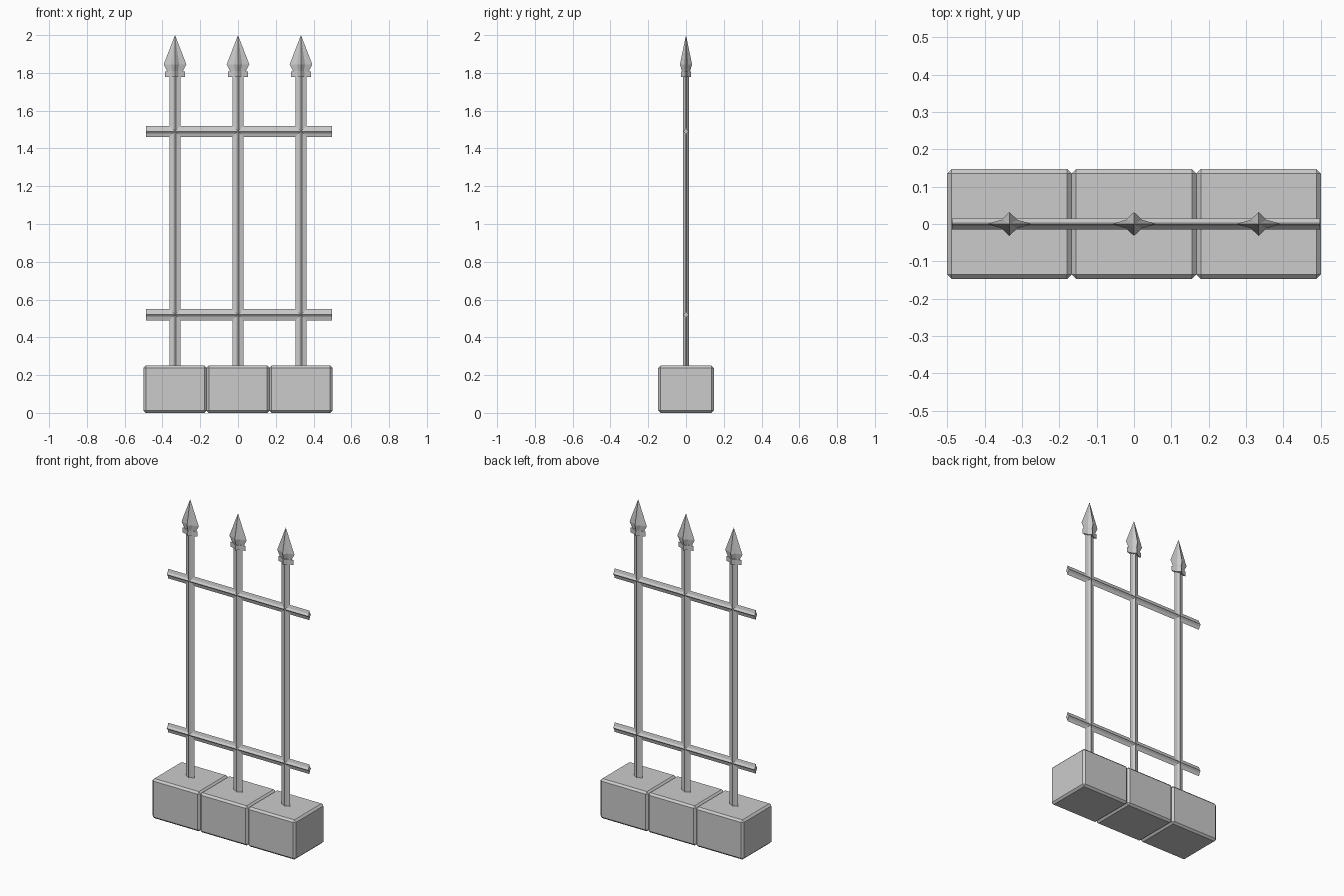
import bpy, bmesh, math
from mathutils import Matrix

if "Cube" in bpy.data.objects:
    bpy.data.objects.remove(bpy.data.objects["Cube"])


def finish(name, bm, matrix):
    bmesh.ops.recalc_face_normals(bm, faces=bm.faces[:])
    bm.transform(matrix)
    mesh = bpy.data.meshes.new(name)
    bm.to_mesh(mesh)
    bm.free()
    obj = bpy.data.objects.new(name, mesh)
    bpy.context.collection.objects.link(obj)
    return obj


def star_loft(name, sections, matrix=Matrix()):
    """Loft four-pointed star sections (z, half width x, half depth y) along z."""
    bm = bmesh.new()
    rings = []
    for z, hx, hy in sections:
        ring = []
        for i in range(8):
            r = 1.0 if i % 2 == 0 else 0.5
            a = i * math.pi / 4
            ring.append(bm.verts.new((hx * r * math.cos(a), hy * r * math.sin(a), z)))
        rings.append(ring)
    for low, high in zip(rings, rings[1:]):
        for i in range(8):
            j = (i + 1) % 8
            bm.faces.new((low[i], low[j], high[j], high[i]))
    bm.faces.new(rings[0])
    bm.faces.new(rings[-1])
    bmesh.ops.remove_doubles(bm, verts=bm.verts[:], dist=1e-5)
    return finish(name, bm, matrix)


def stone_block(name, x):
    bm = bmesh.new()
    bmesh.ops.create_cube(bm, size=1, matrix=Matrix.Diagonal((1 / 3, 0.294, 0.25, 1)))
    bmesh.ops.bevel(bm, geom=bm.edges[:], offset=0.012, segments=1, affect='EDGES')
    return finish(name, bm, Matrix.Translation((x, 0, 0.125)))


for n, x in enumerate((-1 / 3, 0, 1 / 3), 1):
    at = Matrix.Translation((x, 0, 0))
    # Chamfered base stone
    stone_block(f"base_stone_{n}", x)
    # Upright bar
    star_loft(f"upright_{n}", [(0.2, 0.03, 0.015), (1.79, 0.03, 0.015)], at)
    # Collar and spear tip
    star_loft(f"collar_{n}", [(1.777, 0.052, 0.027), (1.808, 0.052, 0.027)], at)
    star_loft(f"spear_tip_{n}", [(1.8, 0.04, 0.022), (1.81, 0.042, 0.022),
                                 (1.845, 0.06, 0.032), (2.0, 0, 0)], at)

# Horizontal rails
for name, z in (("lower_rail", 0.52), ("upper_rail", 1.49)):
    turn = Matrix.Translation((0, 0, z)) @ Matrix.Rotation(math.pi / 2, 4, 'Y')
    star_loft(name, [(-0.487, 0.03, 0.015), (0.498, 0.03, 0.015)], turn)
